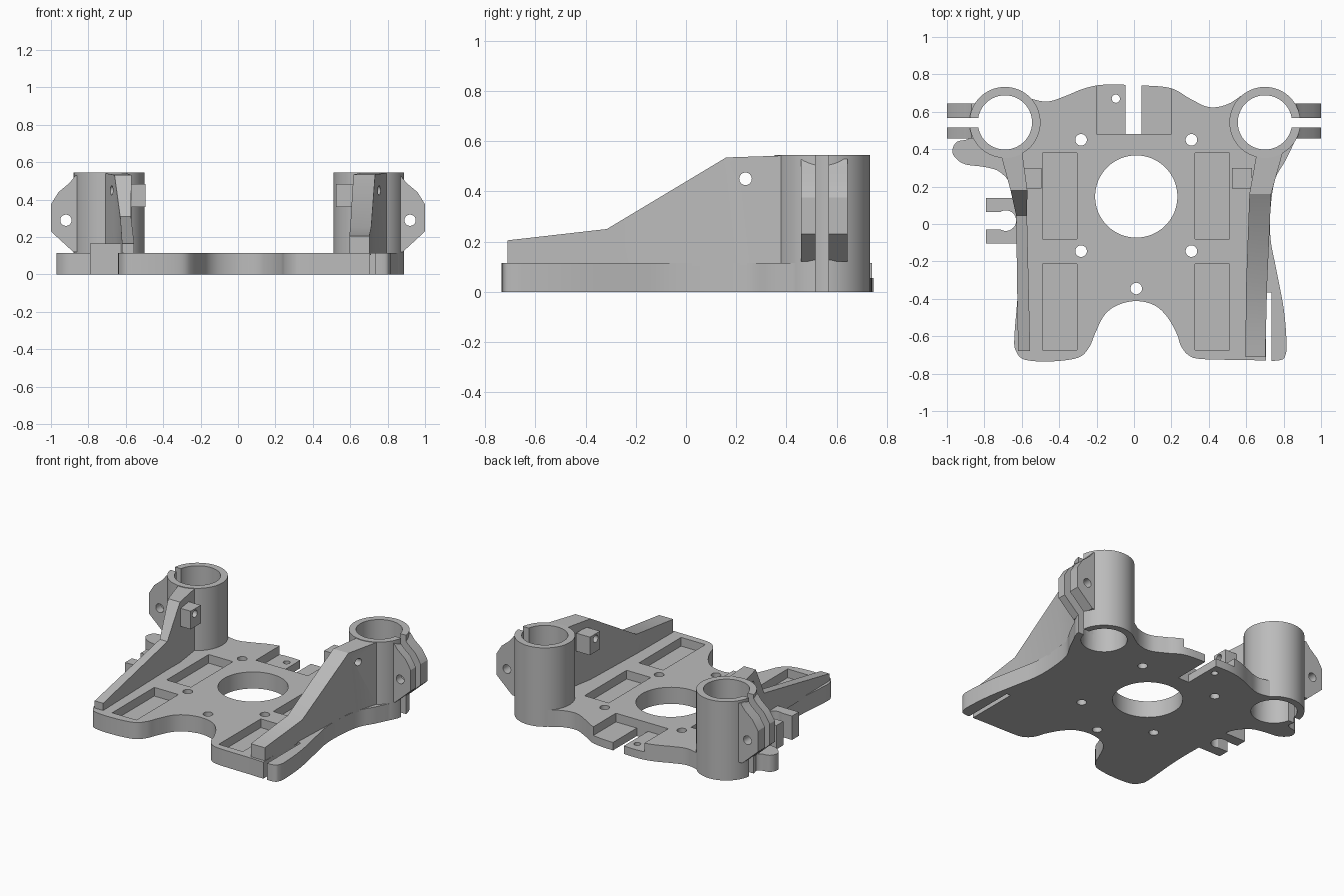
import bpy, bmesh, math
from mathutils import Vector, Matrix

cube = bpy.data.objects.get("Cube")
if cube:
    bpy.data.objects.remove(cube, do_unlink=True)

grey = bpy.data.materials.new("plain grey")
grey.use_nodes = True
COLOUR = (0.5, 0.5, 0.5, 1)
grey.diffuse_color = COLOUR
grey.node_tree.nodes["Principled BSDF"].inputs["Base Color"].default_value = COLOUR

PLATE = 0.115   # plate thickness
TOP = 0.545     # top of the clamps


def finish(bm, name):
    bmesh.ops.recalc_face_normals(bm, faces=bm.faces)
    mesh = bpy.data.meshes.new(name)
    bm.to_mesh(mesh)
    bm.free()
    mesh.materials.append(grey)
    ob = bpy.data.objects.new(name, mesh)
    bpy.context.collection.objects.link(ob)
    return ob


def box(name, x, y, z):
    bm = bmesh.new()
    bmesh.ops.create_cube(bm, size=1)
    for v in bm.verts:
        for i, (lo, hi) in enumerate((x, y, z)):
            v.co[i] = lo if v.co[i] < 0 else hi
    return finish(bm, name)


def cylinder(name, centre, radius, length, axis="Z", sides=32):
    bm = bmesh.new()
    turn = {"Z": Matrix(), "X": Matrix.Rotation(math.pi / 2, 4, "Y"),
            "Y": Matrix.Rotation(math.pi / 2, 4, "X")}[axis]
    bmesh.ops.create_cone(bm, cap_ends=True, segments=sides, radius1=radius, radius2=radius,
                          depth=length, matrix=Matrix.Translation(centre) @ turn)
    return finish(bm, name)


def prism(name, points, offset):
    bm = bmesh.new()
    face = bm.faces.new([bm.verts.new(p) for p in points])
    new = bmesh.ops.extrude_face_region(bm, geom=[face])["geom"]
    bmesh.ops.translate(bm, verts=[g for g in new if isinstance(g, bmesh.types.BMVert)], vec=offset)
    return finish(bm, name)


def loft_web(name, stations):
    # each station is y, top height, and the two sides in x
    bm = bmesh.new()
    rings = [[bm.verts.new(p) for p in ((a, y, PLATE - .01), (b, y, PLATE - .01), (b, y, z), (a, y, z))]
             for y, z, a, b in stations]
    for r, s in zip(rings, rings[1:]):
        for i in range(4):
            j = (i + 1) % 4
            bm.faces.new((r[i], r[j], s[j], s[i]))
    bm.faces.new(rings[0])
    bm.faces.new(rings[-1])
    return finish(bm, name)


def combine(ob, others, operation):
    for other in others:
        mod = ob.modifiers.new("shape", "BOOLEAN")
        mod.operation, mod.solver, mod.object = operation, "EXACT", other
        bpy.context.view_layer.objects.active = ob
        bpy.ops.object.modifier_apply(modifier=mod.name)
        bpy.data.objects.remove(other, do_unlink=True)


def smooth_loop(points, steps=6):
    # closed curve through every point
    out, n = [], len(points)
    for i in range(n):
        a, b, c, d = (Vector(points[(i + k) % n]) for k in (-1, 0, 1, 2))
        for s in range(steps):
            t = s / steps
            out.append(.5 * (2 * b + (c - a) * t + (2 * a - 5 * b + 4 * c - d) * t ** 2
                             + (3 * b - a - 3 * c + d) * t ** 3))
    return out


# base plate outline
outline = [(-.16, .745), (0, .742), (.19, .728), (.3, .67), (.4, .625), (.5, .64), (.6, .7),
           (.7, .72), (.84, .64), (.875, .5), (.815, .35), (.755, .24), (.73, .08), (.73, -.08),
           (.76, -.24), (.8, -.45), (.815, -.62), (.81, -.7), (.77, -.73), (.6, -.727), (.36, -.722),
           (.29, -.7), (.25, -.65), (.23, -.59), (.18, -.5), (.11, -.435), (.01, -.412),
           (-.09, -.435), (-.16, -.49), (-.21, -.59), (-.24, -.66), (-.3, -.715), (-.45, -.735),
           (-.585, -.725), (-.63, -.68), (-.64, -.61), (-.62, -.35), (-.618, -.15), (-.625, 0),
           (-.63, .13), (-.655, .21), (-.72, .28), (-.8, .305), (-.905, .32), (-.96, .36),
           (-.97, .4), (-.945, .44), (-.87, .47), (-.83, .62), (-.69, .72), (-.55, .67),
           (-.46, .655), (-.37, .683), (-.265, .725)]
plate = prism("base_plate", [(p.x, p.y, 0) for p in smooth_loop(outline)], (0, 0, PLATE))
CLAMPS = {"left": (.7, .543), "right": (-.69, .543)}
combine(plate, [cylinder("boss", (x, y, PLATE / 2), .19, PLATE, sides=64)
                for x, y in CLAMPS.values()], "UNION")

# pockets, slots and holes in the plate
cuts = [box("pocket", x, y, (.055, .2)) for x in ((-.49, -.305), (.325, .51))
        for y in ((-.08, .38), (-.675, -.215))]
cuts.append(box("back_recess", (-.2, .2), (.48, .8), (.055, .2)))
cuts.append(box("back_slot", (-.045, .04), (.48, .8), (-.1, .3)))
cuts.append(box("side_slot", (.705, .735), (-.8, -.365), (-.1, .3)))
cuts.append(cylinder("centre_hole", (.012, .147, 0), .22, 1, sides=64))
for x, y in ((-.283, .45), (.307, .45), (-.283, -.145), (.307, -.145), (.012, -.345)):
    cuts.append(cylinder("screw_hole", (x, y, 0), .031, 1))
cuts.append(cylinder("pin_hole", (-.097, .67, 0), .022, 1))
combine(plate, cuts, "DIFFERENCE")

# cable fork on the right edge
fork = box("cable_fork", (-.79, -.6), (-.105, .14), (0, .165))
combine(fork, [box("gap", (-.9, -.68), (-.03, .065), (-.1, .3)),
               cylinder("seat", (-.685, .018, 0), .055, 1)], "DIFFERENCE")

# webs bracing each clamp
WEBS = {
    "left": [(-.71, .205, .595, .702), (-.315, .25, .6, .712), (.16, .535, .617, .733), (.4, .543, .66, .8)],
    "right": [(-.68, .165, -.62, -.555), (.045, .31, -.63, -.572), (.18, .532, -.66, -.57), (.4, .543, -.72, -.6)],
}
TABS = {"left": (.525, .63), "right": (-.6, -.495)}

# rod clamps with split lugs, webs and nut tabs
for side, (cx, cy) in CLAMPS.items():
    s = 1 if cx > 0 else -1
    clamp = cylinder(side + "_rod_clamp", (cx, cy, (PLATE + TOP) / 2), .19, TOP - PLATE, sides=64)
    lug = [(.8, .535), (.87, .528), (.9, .49), (.96, .44), (1, .375), (1, .23), (.88, .12), (.8, .12)]
    combine(clamp, [
        prism("lug", [(s * x, .458, z) for x, z in lug], (0, .185, 0)),
        loft_web("web", WEBS[side]),
        box("nut_tab", TABS[side], (.19, .3), (.36, .485)),
    ], "UNION")
    combine(clamp, [
        cylinder("bore", (cx, cy, 0), .145, 2, sides=64),
        box("split", sorted((s * .78, s * 1.1)), (.515, .567), (-.1, 1)),
        cylinder("bolt_hole", (s * .92, cy, .29), .03, 1, "Y"),
        cylinder("nut_hole", (s * .65, .237, .45), .025, .5, "X"),
    ], "DIFFERENCE")
    combine(plate, [
        cylinder("bore", (cx, cy, 0), .145, 2, sides=64),
        box("split", sorted((s * .78, s * 1.1)), (.515, .567), (-.1, 1)),
    ], "DIFFERENCE")

# smooth curved walls, sharp edges kept
for ob in bpy.context.view_layer.objects:
    ob.select_set(ob.type == "MESH")
bpy.context.view_layer.objects.active = plate
bpy.ops.object.shade_smooth_by_angle(angle=math.radians(25))
